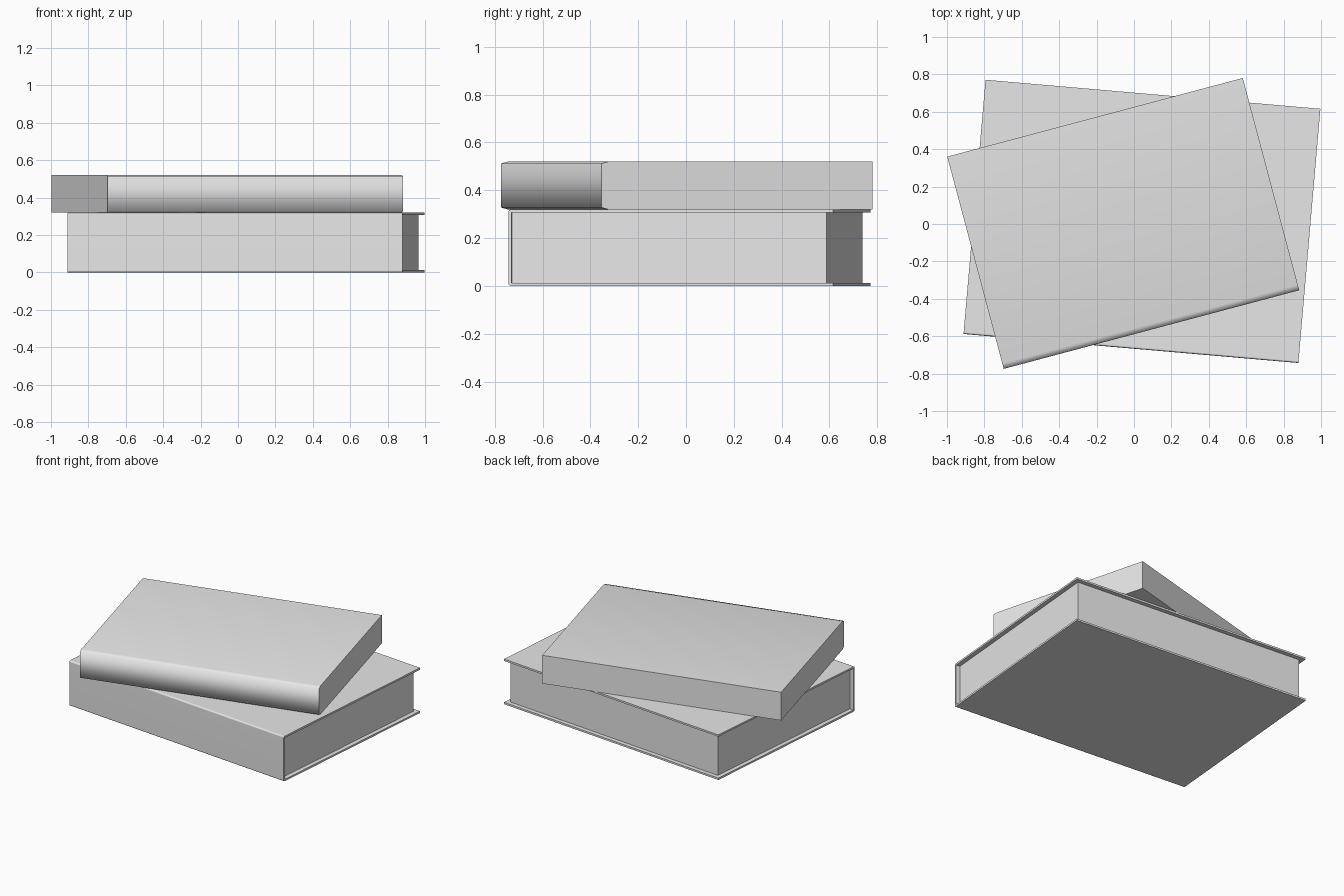
import bpy
import bmesh
import math
from mathutils import Matrix

cube = bpy.data.objects.get("Cube")
if cube:
    bpy.data.objects.remove(cube, do_unlink=True)

grey = bpy.data.materials.new("plain grey")
grey.use_nodes = True
grey.diffuse_color = (0.8, 0.8, 0.8, 1)
grey.node_tree.nodes["Principled BSDF"].inputs["Base Color"].default_value = (0.8, 0.8, 0.8, 1)


def prism(name, profile, length, centre, degrees, smooth_angle=None):
    """Extrude a (y, z) profile along x, then turn and place it."""
    bm = bmesh.new()
    face = bm.faces.new([bm.verts.new((-length / 2, y, z)) for y, z in profile])
    end = bmesh.ops.extrude_face_region(bm, geom=[face])["geom"]
    bmesh.ops.translate(bm, vec=(length, 0, 0),
                        verts=[v for v in end if isinstance(v, bmesh.types.BMVert)])
    bmesh.ops.recalc_face_normals(bm, faces=bm.faces)
    mesh = bpy.data.meshes.new(name)
    bm.to_mesh(mesh)
    bm.free()
    mesh.materials.append(grey)
    obj = bpy.data.objects.new(name, mesh)
    bpy.context.collection.objects.link(obj)
    obj.matrix_world = (Matrix.Translation(centre)
                        @ Matrix.Rotation(math.radians(degrees), 4, "Z"))
    if smooth_angle:
        bpy.ops.object.select_all(action="DESELECT")
        obj.select_set(True)
        bpy.context.view_layer.objects.active = obj
        bpy.ops.object.shade_smooth_by_angle(angle=math.radians(smooth_angle))
    return obj


# Lower book: wraparound cover with softly rounded spine corners
length, half, height, board, inset, r = 1.797, 0.682, 0.32, 0.013, 0.03, 0.01
place, turn = (0.0425, 0.014, 0), -4.95
lower_half = [(half, 0), (-half + r, 0), (-half + 0.3 * r, 0.3 * r), (-half, r)]
inner = [(-half + board, height - board), (-half + board, board)]
cover_profile = (lower_half + [(y, height - z) for y, z in reversed(lower_half)]
                 + [(half, height - board)] + inner + [(half, board)])
cover = prism("lower_book_cover", cover_profile, length, place, turn, 60)
cover.modifiers.new("flat_boards", "WEIGHTED_NORMAL").keep_sharp = True

# Lower book: page block set back from the cover edges
front, back = -half + board, half - inset
prism("lower_book_pages",
      [(front, board), (back, board), (back, height - board), (front, height - board)],
      length - 2 * inset, place, turn)

# Upper book: solid block whose spine is shaded as a soft curve
half, thick = 0.587, 0.2
spine = [(half, 0), (-half + 0.03, 0), (-half, 0.008)]
block_profile = spine + [(y, thick - z) for y, z in reversed(spine)]
prism("upper_book", block_profile, 1.635, (-0.0575, 0.003, height), 14.9, 85)
